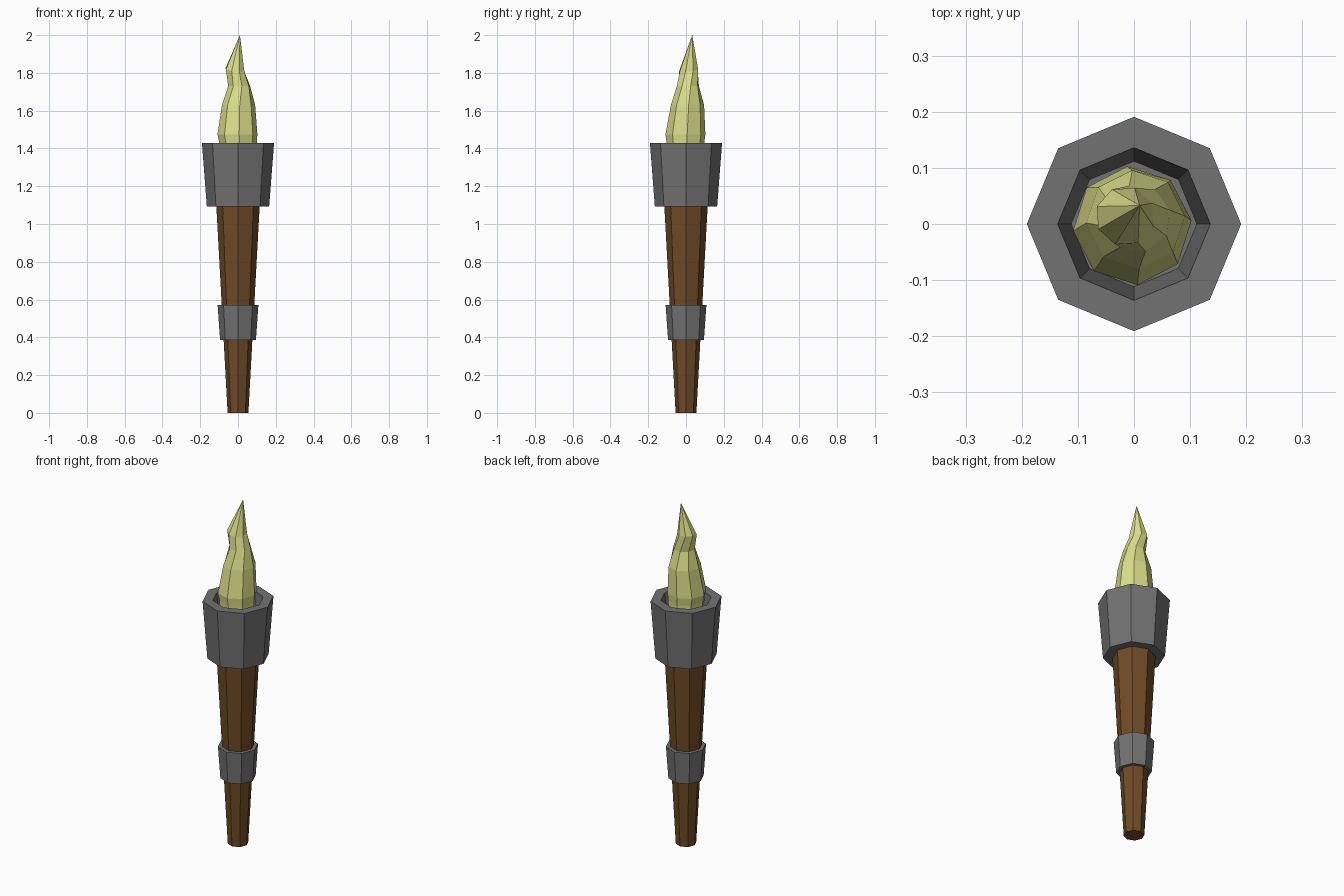
import bpy, bmesh
from math import sin, cos, tau, radians

if "Cube" in bpy.data.objects:
    bpy.data.objects.remove(bpy.data.objects["Cube"])

SIDES = 8

def material(name, rgb):
    m = bpy.data.materials.new(name)
    m.diffuse_color = (*rgb, 1)
    m.use_nodes = True
    m.node_tree.nodes["Principled BSDF"].inputs["Base Color"].default_value = m.diffuse_color
    return m

def ring(r, z, cx=0, cy=0, turn=0, tilt=(0, 0)):
    """One octagonal cross-section, optionally shifted, turned and tilted."""
    pts = []
    for i in range(SIDES):
        a = tau * i / SIDES + radians(turn)
        x, y = r * cos(a), r * sin(a)
        pts.append((cx + x, cy + y, z + tilt[0] * x + tilt[1] * y))
    return pts

def loft(name, rings, mat, tip=None, closed=False):
    """Skin rings; cap the ends, run to a tip, or join last ring to first."""
    bm = bmesh.new()
    loops = [[bm.verts.new(p) for p in r] for r in rings]
    pairs = list(zip(loops, loops[1:]))
    if closed:
        pairs.append((loops[-1], loops[0]))
    for a, b in pairs:
        for i in range(SIDES):
            j = (i + 1) % SIDES
            bm.faces.new((a[i], a[j], b[j], b[i]))
    if not closed:
        bm.faces.new(loops[0][::-1])
        if tip:
            t = bm.verts.new(tip)
            for i in range(SIDES):
                bm.faces.new((loops[-1][i], loops[-1][(i + 1) % SIDES], t))
        else:
            bm.faces.new(loops[-1])
    bmesh.ops.recalc_face_normals(bm, faces=bm.faces)
    me = bpy.data.meshes.new(name)
    bm.to_mesh(me)
    bm.free()
    me.materials.append(mat)
    ob = bpy.data.objects.new(name, me)
    bpy.context.collection.objects.link(ob)
    return ob

wood = material("wood", (0.16, 0.07, 0.02))
iron = material("iron", (0.17, 0.17, 0.17))
fire = material("fire", (0.70, 0.73, 0.25))

# Tapered wooden handle
loft("handle", [ring(0.055, 0), ring(0.115, 1.10)], wood)

# Iron band around the handle
loft("band", [ring(0.095, 0.387), ring(0.108, 0.572),
              ring(0.085, 0.572), ring(0.075, 0.387)], iron, closed=True)

# Hollow iron cup: outer wall, rim, inner wall, floor
loft("cup", [ring(0.165, 1.092), ring(0.191, 1.43),
             ring(0.136, 1.43), ring(0.112, 1.13)], iron)

# Twisting flame
loft("flame", [
    ring(0.085, 1.13, turn=5),
    ring(0.100, 1.43, 0, -0.003, 5),
    ring(0.106, 1.475, -0.003, -0.003, 5),
    ring(0.088, 1.63, 0.003, 0.008, 4),
    ring(0.060, 1.73, 0.006, 0.010, 14),
    ring(0.053, 1.815, -0.016, 0.014, 26, (-0.15, 0.15)),
], fire, tip=(0.01, 0.033, 2.0))
